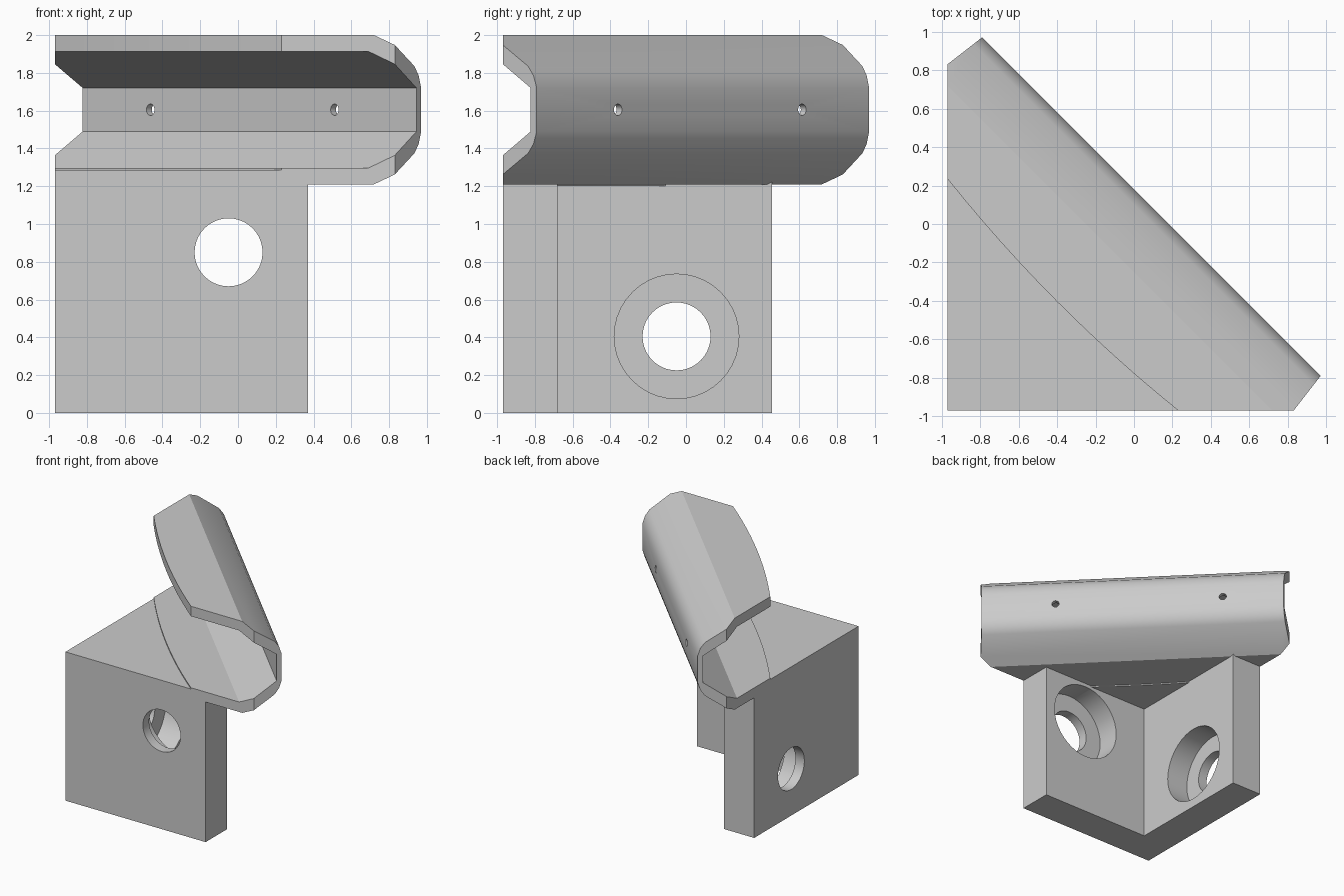
import bpy
import bmesh
from math import sqrt
from mathutils import Vector, Matrix

if "Cube" in bpy.data.objects:
    bpy.data.objects.remove(bpy.data.objects["Cube"])

E = -0.97        # outer faces of both walls
INNER = -0.68    # inner faces of both walls
MID = 1.605      # centre height of the rail

grey = bpy.data.materials.new("plain_grey")
grey.use_nodes = True
colour = (0.6, 0.6, 0.6, 1)
grey.diffuse_color = colour
grey.node_tree.nodes["Principled BSDF"].inputs["Base Color"].default_value = colour


def extrude(name, points, offset):
    """Solid made by sweeping a closed outline along an offset."""
    bm = bmesh.new()
    face = bm.faces.new([bm.verts.new(p) for p in points])
    swept = bmesh.ops.extrude_face_region(bm, geom=[face], use_keep_orig=True)
    moved = [v for v in swept["geom"] if isinstance(v, bmesh.types.BMVert)]
    bmesh.ops.translate(bm, verts=moved, vec=offset)
    bmesh.ops.recalc_face_normals(bm, faces=bm.faces)
    return finish(name, bm)


def prism(name, outline, low, high):
    return extrude(name, [(x, y, low) for x, y in outline], Vector((0, 0, high - low)))


def cylinder(name, start, end, radius):
    start, end = Vector(start), Vector(end)
    axis = end - start
    turn = axis.to_track_quat("Z", "Y").to_matrix().to_4x4()
    bm = bmesh.new()
    bmesh.ops.create_cone(bm, cap_ends=True, segments=40, radius1=radius, radius2=radius,
                          depth=axis.length,
                          matrix=Matrix.Translation((start + end) / 2) @ turn)
    return finish(name, bm)


def finish(name, bm):
    mesh = bpy.data.meshes.new(name)
    bm.to_mesh(mesh)
    bm.free()
    mesh.materials.append(grey)
    obj = bpy.data.objects.new(name, mesh)
    bpy.context.collection.objects.link(obj)
    return obj


def combine(target, tool, operation):
    """Apply a boolean and remove the tool."""
    mod = target.modifiers.new("combine", "BOOLEAN")
    mod.operation, mod.solver, mod.object = operation, "EXACT", tool
    bpy.context.view_layer.objects.active = target
    bpy.ops.object.modifier_apply(modifier=mod.name)
    bpy.data.objects.remove(tool)


# Bowed front edge shared by the rail and the corner plate
bow = []
for i in range(13):
    u = i / 12
    push = 0.033 * (1 - (2 * u - 1) ** 2)
    bow.append((E + 1.2 * u - push * (0 < i < 12), 0.235 - 1.205 * u - push * (0 < i < 12)))

# Rail: C-shaped section swept along the diagonal
outer = [(-0.8, 0.395), (-0.177, 0.395), (0.07, 0.23), (0.106, 0.18), (0.127, 0.115)]
inner = [(0.087, 0.115), (-0.198, 0.309), (-0.8, 0.309)]
section = outer + [(s, -h) for s, h in reversed(outer)]
section += [(s, -h) for s, h in reversed(inner)] + inner
r = 1 / sqrt(2)
along = Vector((r, -r, 0))
bracket = extrude("corner_bracket",
                  [Vector((s * r, s * r, MID + h)) - along * 1.8 for s, h in section],
                  along * 3.6)
trim = prism("rail_trim", bow + [(0.83, E), (1.04, -0.7), (-0.7, 1.04), (E, 0.83)], 1, 2.2)
combine(bracket, trim, "INTERSECT")

# Corner plate and the two upright walls
plate = prism("corner_plate", bow + [(E, E)], 1.2, 1.285)
combine(bracket, plate, "UNION")
walls = prism("upright_walls", [(E, E), (0.37, E), (0.37, INNER), (INNER, INNER),
                                (INNER, 0.455), (E, 0.455)], 0, 1.23)
combine(bracket, walls, "UNION")

# Bolt holes, counterbored from the inside
for radius, depth in ((0.18, -1.2), (0.33, -0.885)):
    combine(bracket, cylinder("front_bore", (-0.05, depth, 0.85), (-0.05, -0.5, 0.85), radius),
            "DIFFERENCE")
    combine(bracket, cylinder("side_bore", (depth, -0.05, 0.405), (-0.5, -0.05, 0.405), radius),
            "DIFFERENCE")

# Small screw holes through the back of the rail
for x, y in ((-0.475, 0.575), (0.5, -0.4)):
    combine(bracket, cylinder("screw_hole", (x - 0.1, y - 0.1, MID), (x + 0.2, y + 0.2, MID), 0.03),
            "DIFFERENCE")

bpy.ops.object.select_all(action="DESELECT")
bracket.select_set(True)
bpy.context.view_layer.objects.active = bracket
bpy.ops.object.shade_smooth_by_angle(angle=0.52)
